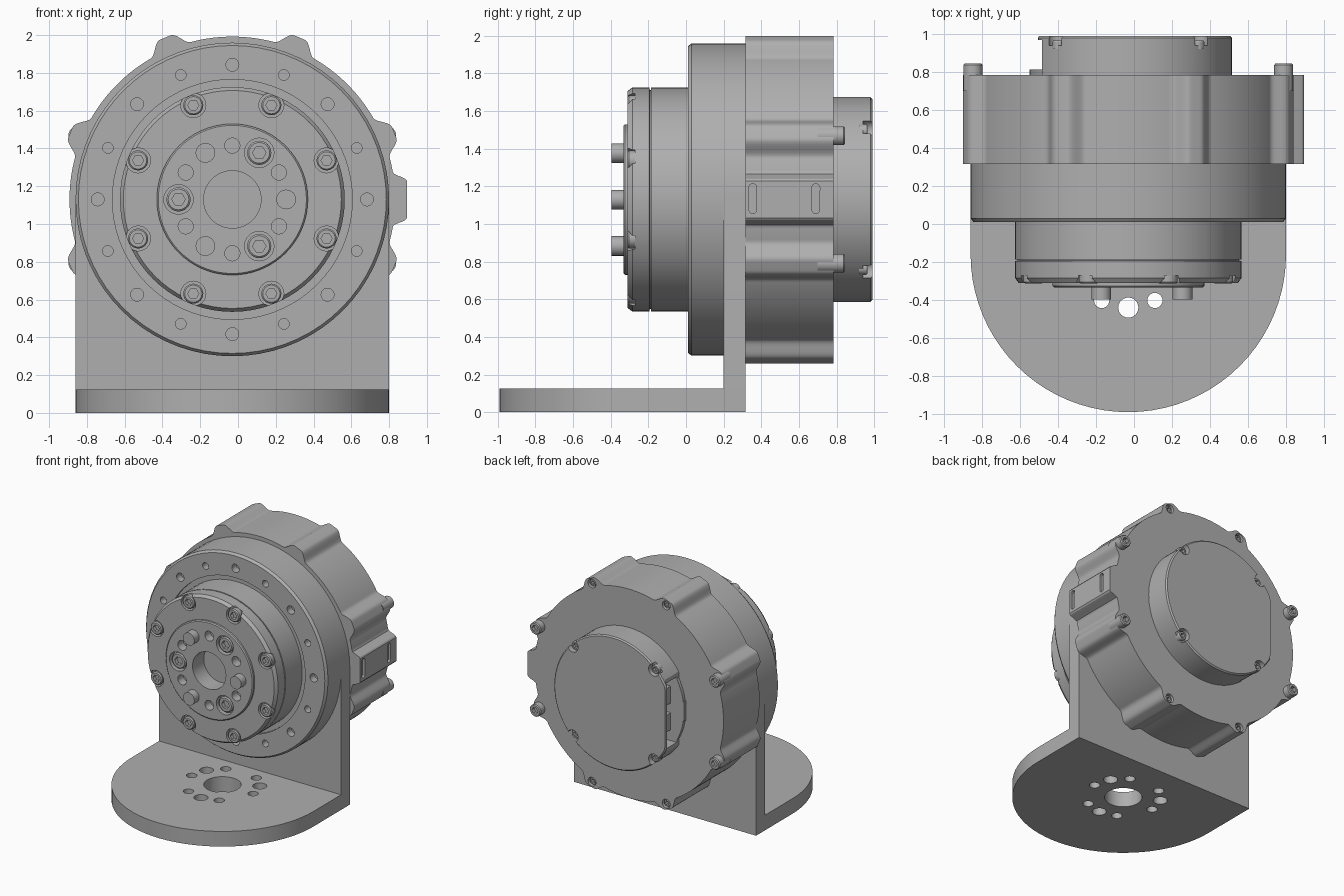
import bpy
import bmesh
from math import sin, cos, pi, radians, degrees

if "Cube" in bpy.data.objects:
    bpy.data.objects.remove(bpy.data.objects["Cube"], do_unlink=True)

CX, CZ = -0.03, 1.13      # main drive axis runs along y
BASE_Y = -0.16            # centre of the round foot

grey = bpy.data.materials.new("machined grey")
grey.use_nodes = True
colour = (0.43, 0.43, 0.43, 1)
grey.diffuse_color = colour
grey.node_tree.nodes["Principled BSDF"].inputs["Base Color"].default_value = colour


def add_loft(bm, rings):
    """Skin a list of equal length rings and close both ends."""
    rows = [[bm.verts.new(p) for p in ring] for ring in rings]
    n = len(rows[0])
    for a, b in zip(rows, rows[1:]):
        for i in range(n):
            j = (i + 1) % n
            bm.faces.new((a[i], a[j], b[j], b[i]))
    bm.faces.new(rows[0])
    bm.faces.new(rows[-1])


def finish(name, solids):
    bm = bmesh.new()
    for rings in solids:
        add_loft(bm, rings)
    bmesh.ops.recalc_face_normals(bm, faces=bm.faces)
    mesh = bpy.data.meshes.new(name)
    bm.to_mesh(mesh)
    bm.free()
    mesh.materials.append(grey)
    ob = bpy.data.objects.new(name, mesh)
    bpy.context.collection.objects.link(ob)
    return ob


def smooth(ob):
    bpy.ops.object.select_all(action='DESELECT')
    ob.select_set(True)
    bpy.context.view_layer.objects.active = ob
    bpy.ops.object.shade_smooth_by_angle(angle=radians(28))


def boolean(ob, solids, operation='DIFFERENCE'):
    """Combine an object with helper solids, then drop the helper."""
    helper = finish("helper", solids)
    helper.hide_render = True
    mod = ob.modifiers.new("cut", 'BOOLEAN')
    mod.operation, mod.solver, mod.object = operation, 'EXACT', helper
    bpy.ops.object.select_all(action='DESELECT')
    bpy.context.view_layer.objects.active = ob
    ob.select_set(True)
    bpy.ops.object.modifier_apply(modifier="cut")
    bpy.data.objects.remove(helper, do_unlink=True)


def polar(r, deg, x=CX, z=CZ):
    return x + r * cos(radians(deg)), z + r * sin(radians(deg))


def circle(r, x=CX, z=CZ, n=24):
    return [polar(r, 360 * i / n, x, z) for i in range(n)]


def prism(outline, a, b, axis='y'):
    place = {'x': lambda u, v, d: (d, u, v),
             'y': lambda u, v, d: (u, d, v),
             'z': lambda u, v, d: (u, v, d)}[axis]
    return [[place(u, v, d) for u, v in outline] for d in (a, b)]


def lathe(profile, n=72):
    return [[(u, y, v) for u, v in circle(r, n=n)] for r, y in profile]


def pins(places, r, a, b, n=24):
    return [prism(circle(r, x, z, n), a, b) for x, z in places]


def ring_of(r, angles):
    return [polar(r, a) for a in angles]


def screws(name, places, r, back, top):
    """Socket head screws along y, with a hexagon recess in the top end."""
    s = 1 if top > back else -1
    solids = []
    for x, z in places:
        hexagon = []
        for i in range(24):
            a = i * 15
            hexagon.append(polar(r * 0.48 / cos(radians(a % 60 - 30)), a, x, z))
        steps = [(circle(r, x, z), back), (circle(r, x, z), top - s * 0.008),
                 (circle(r * 0.86, x, z), top), (hexagon, top),
                 (hexagon, top - s * 0.03)]
        solids.append([[(u, y, v) for u, v in o] for o, y in steps])
    smooth(finish(name, solids))


# Angle bracket: round-nosed foot and upright plate with an arched top
R = 0.83
nose = [polar(R, 180 + 180 * i / 40, CX, BASE_Y) for i in range(41)]
bracket = finish("bracket", [prism([(CX - R, 0.315)] + nose + [(CX + R, 0.315)], 0, 0.125, 'z')])
arch = [polar(R - 0.002, 180 * i / 40) for i in range(41)]
arch[0], arch[-1] = (CX + R, CZ), (CX - R, CZ)
boolean(bracket, [prism([(CX + R, 0)] + arch + [(CX - R, 0)], 0.2, 0.315)], 'UNION')
foot_holes = [prism(circle(0.14, CX, BASE_Y, 40), -0.1, 0.19, 'z')]
for angle in (30, 150, 270):
    for offset, r in ((-30, 0.04), (0, 0.053), (30, 0.04)):
        x, y = polar(0.28, angle + offset, CX, BASE_Y)
        foot_holes.append(prism(circle(r, x, y), -0.1, 0.19, 'z'))
boolean(bracket, foot_holes)
smooth(bracket)

# Mounting flange with a ring of alternating holes
flange = finish("mounting_flange", [lathe([(0.83, 0.315), (0.83, 0.03), (0.815, 0.01),
                                           (0.635, 0.01), (0.635, 0.03), (0.58, 0.03)])])
boolean(flange, pins(ring_of(0.713, range(0, 360, 45)), 0.034, -0.05, 0.07)
        + pins(ring_of(0.713, [22.5 + 45 * i for i in range(8)]), 0.028, -0.05, 0.07))
smooth(flange)

# Gear body and the output cap with its raised hub
smooth(finish("gear_body", [lathe([(0.595, 0.06), (0.595, -0.186)])]))
cap = finish("output_cap", [lathe([(0.582, -0.17), (0.582, -0.192), (0.595, -0.195),
                                   (0.595, -0.285), (0.577, -0.31), (0.4, -0.31),
                                   (0.4, -0.325), (0.392, -0.333)])])
rim_spots = ring_of(0.54, [22.5 + 45 * i for i in range(8)])
peg_spots = ring_of(0.285, (0, 120, 240))
hub_spots = ring_of(0.285, (60, 180, 300))
boolean(cap, [prism(circle(0.152, n=48), -0.4, -0.1)]
        + pins(rim_spots, 0.066, -0.4, -0.27)
        + pins(hub_spots, 0.078, -0.4, -0.28)
        + pins(ring_of(0.285, range(30, 390, 60)), 0.04, -0.4, -0.26))
smooth(cap)
screws("rim_screws", rim_spots, 0.053, -0.26, -0.312)
screws("hub_screws", hub_spots, 0.064, -0.27, -0.325)
smooth(finish("drive_pegs", pins(peg_spots, 0.052, -0.3, -0.397)))


# Motor housing: round with eight screw lobes and a flat boss on its left
def ease(t):
    t = min(max(t, 0), 1)
    return t * t * (3 - 2 * t)


def housing_radius(deg):
    off = abs((deg - 22.5 + 22.5) % 45 - 22.5)
    r = 0.862 + 0.066 * ease((7.5 - off) / 5.5)
    side = abs((deg + 180) % 360 - 180)
    if side < 11:
        flat = 0.925 / cos(radians(side))
        r += (flat - r) * ease((9.5 - side) / 3.5)
    return r


outline = [polar(housing_radius(i), i) for i in [k * 0.75 for k in range(480)]]
housing = finish("motor_housing", [prism(outline, 0.315, 0.785)])
lobes = [22.5 + 45 * i for i in range(8)]
end_lobes = ring_of(0.885, [a for a in lobes if abs(cos(radians(a))) < 0.5])
side_lobes = ring_of(0.885, [a for a in lobes if abs(cos(radians(a))) > 0.5])
slots = []
for y in (0.355, 0.69):
    slot = [(y + 0.021 * cos(pi * k / 8),
             CZ + 0.005 + (0.058 if k < 8 else -0.058) + 0.021 * sin(pi * k / 8))
            for k in range(16)]
    slots.append(prism(slot, 0.875, 1.0, 'x'))
boolean(housing, slots + pins(end_lobes, 0.036, 0.74, 0.85))
smooth(housing)
screws("side_lobe_screws", side_lobes, 0.05, 0.7, 0.845)
screws("end_lobe_screws", end_lobes, 0.03, 0.72, 0.772)


# Rear cover: trimmed flat on its right, with a cable opening behind the lid
def trimmed(r, limit):
    return [(max(u, limit), v) for u, v in circle(r, n=96)]


smooth(finish("rear_cover_ring", [prism(circle(0.52, n=72), 0.77, 0.812)]))
cover = finish("rear_cover", [[[(u, y, v) for u, v in trimmed(r, x)] for r, x, y in
                              ((0.545, -0.485, 0.78), (0.545, -0.485, 0.968),
                               (0.545, -0.505, 0.968), (0.545, -0.505, 0.98),
                               (0.535, -0.5, 0.99))]])
cover_spots = ring_of(0.525, (45, 135, 225, 315))
opening = prism([(-0.6, 0.86), (-0.36, 0.86), (-0.36, 1.4), (-0.6, 1.4)], 0.813, 0.966)
boolean(cover, [opening] + pins(cover_spots, 0.05, 0.94, 1.05))
smooth(cover)
screws("rear_cover_screws", ring_of(0.515, (45, 135, 225, 315)), 0.036, 0.92, 0.965)

# Cable sockets inside the opening
for name, z in (("lower_cable_socket", 1.02), ("upper_cable_socket", 1.24)):
    smooth(finish(name, [prism([(-0.43, z - 0.07), (-0.35, z - 0.07),
                                (-0.35, z + 0.07), (-0.43, z + 0.07)], 0.8, 0.9)]))
# Small terminal tab beside the cover
smooth(finish("terminal_tab", [prism([(-0.55, 1.05), (-0.45, 1.05),
                                      (-0.45, 1.21), (-0.55, 1.21)], 0.78, 0.812)]))
